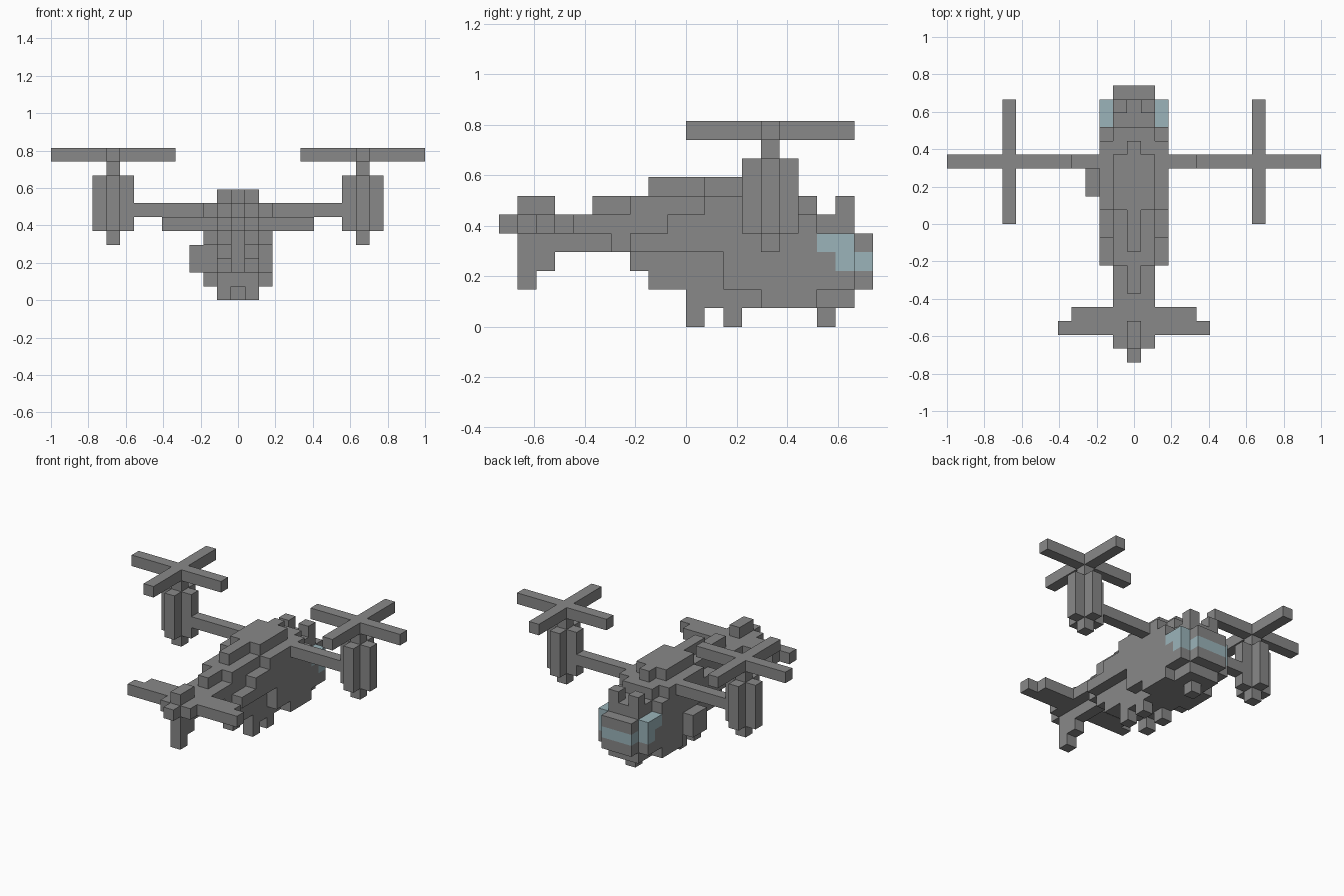
import bpy, bmesh
from mathutils import Vector

U = 2 / 27  # edge of one block

old = bpy.data.objects.get("Cube")
if old:
    bpy.data.objects.remove(old)


def material(name, colour):
    m = bpy.data.materials.new(name)
    m.use_nodes = True
    m.diffuse_color = (*colour, 1)
    bsdf = m.node_tree.nodes["Principled BSDF"]
    bsdf.inputs["Base Color"].default_value = (*colour, 1)
    bsdf.inputs["Roughness"].default_value = 0.9
    return m


GREY = material("hull grey", (0.246, 0.246, 0.246))
GLASS = material("window blue", (0.328, 0.456, 0.491))


def block(x, y, z):
    """Cells of a box: x is inclusive, y and z are half-open ranges."""
    return {(i, j, k) for i in range(x[0], x[1] + 1)
            for j in range(*y) for k in range(*z)}


def slab(half, y, z):
    """Box centred on the middle plane."""
    return block((-half, half), y, z)


def mirror(cells):
    return {(-i, j, k) for i, j, k in cells}


# Windows: side panes and the band around the nose
side_pane = block((2, 2), (7, 9), (4, 5)) | block((2, 2), (8, 9), (3, 4))
windows = side_pane | mirror(side_pane) | slab(1, (9, 10), (3, 4))

# Fuselage: stepped layers from belly to roof
fuselage = (
    slab(1, (0, 9), (1, 2)) | slab(2, (4, 7), (1, 2))
    | slab(1, (-2, 9), (2, 3)) | slab(1, (-3, 9), (3, 4)) | slab(2, (2, 9), (2, 4))
    | slab(1, (-4, 9), (4, 5)) | slab(2, (-3, 9), (4, 5))
    | slab(1, (-9, 9), (5, 6)) | slab(2, (-1, 7), (5, 6))
    | slab(0, (-5, 7), (6, 7)) | slab(1, (-3, 7), (6, 7)) | slab(2, (1, 6), (6, 7))
    | slab(0, (-2, 6), (7, 8)) | slab(1, (1, 5), (7, 8)))
nose = slab(1, (9, 10), (2, 5))

# Tail: stepped tailplane, upper fin, rear tip and hanging lower fin
tailplane = slab(4, (-7, -6), (5, 6)) | slab(5, (-8, -7), (5, 6))
tail_fin = (slab(0, (-9, -7), (6, 7)) | slab(0, (-10, -9), (5, 6))
            | slab(0, (-9, -4), (4, 5)) | slab(0, (-9, -7), (3, 4))
            | slab(0, (-9, -8), (2, 3)))

# Small fittings
post = block((1, 1), (8, 9), (6, 7))
main_wheel = block((1, 1), (0, 1), (0, 1)) | block((1, 1), (2, 3), (0, 1))

# Wing, engine pod and rotor on one side
wing = block((3, 7), (4, 5), (6, 7))
pod = (block((8, 10), (4, 5), (5, 9)) | block((9, 9), (3, 6), (5, 9))
       | block((9, 9), (4, 5), (4, 10)))
rotor = block((5, 13), (4, 5), (10, 11)) | block((9, 9), (0, 9), (10, 11))

parts = [
    ("windows", windows, GLASS),
    ("fuselage", fuselage, GREY),
    ("nose", nose, GREY),
    ("tailplane", tailplane, GREY),
    ("tail_fin", tail_fin, GREY),
    ("side_pack", block((-3, -3), (2, 4), (2, 4)), GREY),
    ("nose_wheel", slab(0, (7, 8), (0, 1)), GREY),
]
for name, cells in (("cockpit_post", post), ("main_wheels", main_wheel),
                    ("wing", wing), ("engine_pod", pod), ("rotor", rotor)):
    parts.append((name + "_left", cells, GREY))
    parts.append((name + "_right", mirror(cells), GREY))

# Each cell belongs to the first part that claims it
occupied = set().union(*(cells for _, cells, _ in parts))
AXES = [Vector(v) for v in ((1, 0, 0), (0, 1, 0), (0, 0, 1))]


def build(name, cells, mat):
    """Skin the outside of a group of cells and merge its flat areas."""
    bm = bmesh.new()
    for cell in cells:
        centre = Vector(cell) + Vector((0, 0.5, 0.5))
        for a in range(3):
            for s in (1, -1):
                n = AXES[a] * s
                if tuple(int(c) for c in Vector(cell) + n) in occupied:
                    continue
                p, q = AXES[(a + 1) % 3] / 2, AXES[(a + 2) % 3] / 2 * s
                mid = centre + n / 2
                bm.faces.new([bm.verts.new((mid + d) * U)
                              for d in (-p - q, p - q, p + q, q - p)])
    bmesh.ops.remove_doubles(bm, verts=bm.verts, dist=U / 100)
    bmesh.ops.dissolve_limit(bm, angle_limit=0.01, verts=bm.verts,
                             edges=bm.edges, delimit={'NORMAL'})
    mesh = bpy.data.meshes.new(name)
    bm.to_mesh(mesh)
    bm.free()
    mesh.materials.append(mat)
    bpy.context.collection.objects.link(bpy.data.objects.new(name, mesh))


claimed = set()
for name, cells, mat in parts:
    build(name, cells - claimed, mat)
    claimed |= cells
